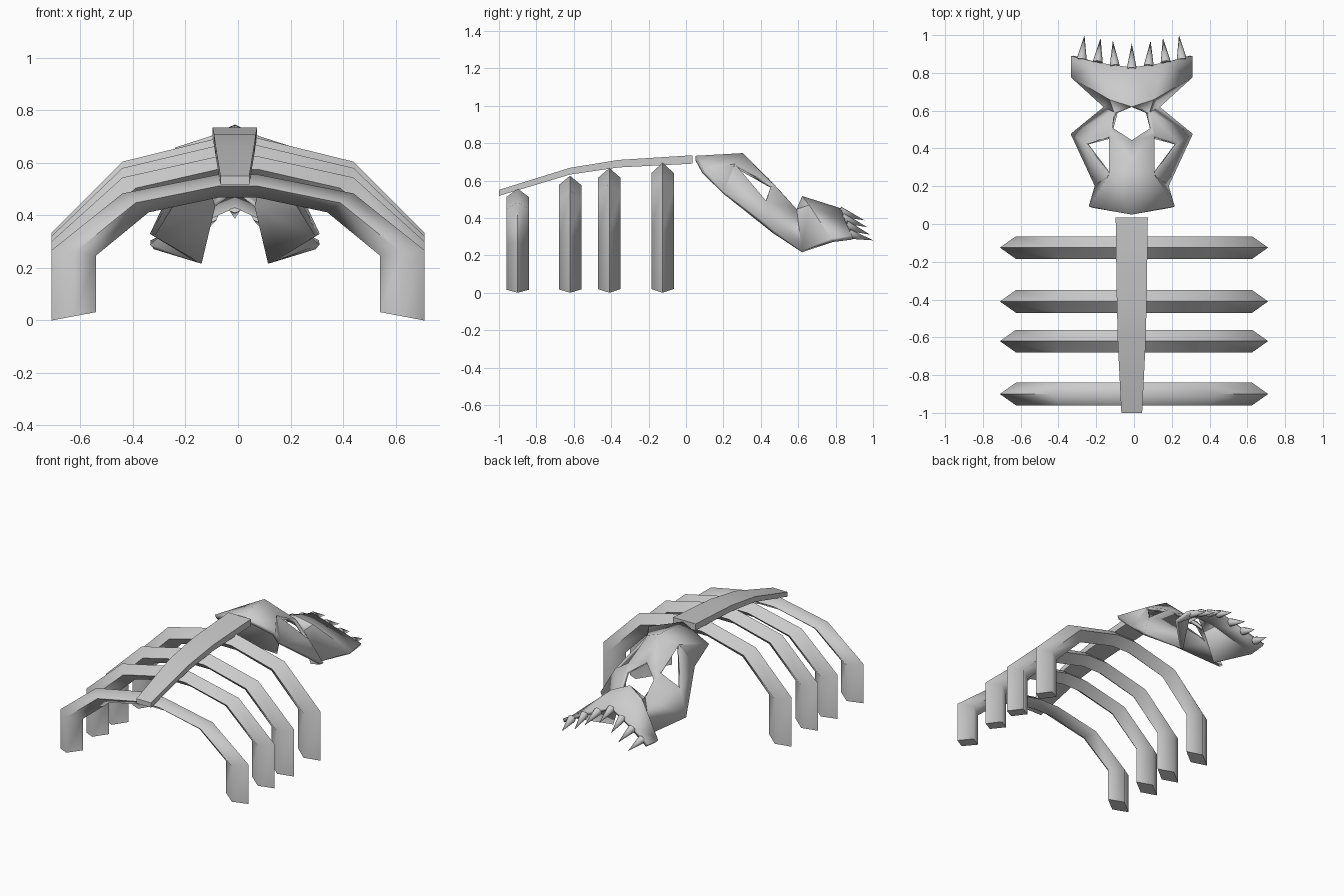
import bpy, bmesh, math
from mathutils import Vector

if "Cube" in bpy.data.objects:
    bpy.data.objects.remove(bpy.data.objects["Cube"])

CX = -0.012  # spine and skull centre line


def make(name, verts, faces, angle=40):
    me = bpy.data.meshes.new(name)
    me.from_pydata(verts, [], faces)
    bm = bmesh.new()
    bm.from_mesh(me)
    bmesh.ops.recalc_face_normals(bm, faces=bm.faces)
    bm.to_mesh(me)
    bm.free()
    ob = bpy.data.objects.new(name, me)
    bpy.context.collection.objects.link(ob)
    bpy.ops.object.select_all(action='DESELECT')
    ob.select_set(True)
    bpy.context.view_layer.objects.active = ob
    bpy.ops.object.shade_smooth_by_angle(angle=math.radians(angle))
    return ob


def loft(name, rings, angle=40):
    n = len(rings[0])
    verts = [v for r in rings for v in r]
    faces = [(i*n + j, i*n + (j+1) % n, (i+1)*n + (j+1) % n, (i+1)*n + j)
             for i in range(len(rings) - 1) for j in range(n)]
    faces += [tuple(range(n)), tuple(range(len(verts) - n, len(verts)))]
    return make(name, verts, faces, angle)


# Ribs: diamond section arches, lower towards the front
OUTER = [(.71, 0), (.71, .335), (.44, .605), (.075, .695)]
INNER = [(.54, .04), (.54, .31), (.34, .515), (.075, .585)]
for k, (y, s) in enumerate([(-.90, .80), (-.62, .90), (-.41, .96), (-.125, 1)]):
    half = []
    for (xo, zo), (xi, zi) in zip(OUTER, INNER):
        xm, zm = (xo + xi)/2, (zo + zi)/2
        half.append([(xo, y, zo*s), (xm, y + .06, zm*s),
                     (xi, y, zi*s), (xm, y - .06, zm*s)])
    other = [[(-x, yy, z) for x, yy, z in r] for r in reversed(half)]
    loft(f"rib_{k + 1}", half + other, 75)

# Spine: flat tapering bar
rings = []
for y, w, lo, hi in [(-1, .055, .518, .55), (-.62, .074, .632, .668),
                     (-.36, .08, .67, .71), (.035, .085, .69, .735)]:
    rings.append([(CX - w, y, lo), (CX + w, y, lo), (CX + w, y, hi), (CX - w, y, hi)])
loft("spine", rings)

# Skull: half shell with eye and nose openings, mirrored
back, wing, temple = (0, .05, .72), (.22, .09, .65), (.185, .2, .535)
crown, cheek, neck = (0, .3, .735), (.315, .47, .325), (.138, .62, .22)
eye_back, eye_low, eye_top = (.112, .26, .68), (.238, .425, .485), (.118, .46, .57)
nose_top, nose_a = (0, .435, .6), (.1, .5, .53)
nose_b, nose_low = (.085, .59, .44), (0, .62, .505)
snout, lip_mid, lip = (.11, .66, .46), (0, .825, .44), (.16, .85, .37)
jaw_front, jaw_back = (.315, .89, .295), (.315, .78, .28)
panels = [
    # forehead and temple
    (back, wing, eye_back), (back, eye_back, crown), (wing, temple, eye_back),
    (temple, eye_low, eye_back), (temple, cheek, eye_low),
    (crown, eye_back, eye_top), (crown, eye_top, nose_top),
    # between eye and nose
    (eye_top, nose_a, nose_top), (eye_low, cheek, nose_b),
    (eye_top, eye_low, nose_b), (eye_top, nose_b, nose_a),
    (cheek, neck, nose_b), (nose_b, neck, snout),
    # snout and jaw
    (nose_low, nose_b, snout), (nose_low, snout, lip_mid), (snout, lip, lip_mid),
    (snout, neck, jaw_back), (snout, jaw_back, lip), (lip, jaw_back, jaw_front),
]
points = sorted({p for f in panels for p in f})
faces = [[points.index(p) for p in f] for f in panels]
skull = make("skull", points, faces, 35)
skull.location.x = CX
mirror = skull.modifiers.new("mirror", 'MIRROR')
mirror.use_clip = True
shell = skull.modifiers.new("thickness", 'SOLIDIFY')
shell.thickness = .024
shell.offset = 0

# Teeth: cones along the lip
TEETH = [((0, .82, .435), (0, .955, .387)), ((.09, .835, .40), (.1, .97, .35)),
         ((.18, .855, .36), (.165, .985, .31)), ((.265, .87, .315), (.25, 1, .28))]
for k, (a, b) in enumerate(TEETH):
    for sx in ([1] if k == 0 else [1, -1]):
        a2, b2 = [Vector((CX + sx*p[0], p[1], p[2])) for p in (a, b)]
        d = b2 - a2
        bpy.ops.mesh.primitive_cone_add(vertices=8, radius1=.027, radius2=0, depth=d.length,
                                        location=(a2 + b2)/2,
                                        rotation=d.to_track_quat('Z', 'Y').to_euler())
        bpy.context.object.name = f"tooth_{k}_{'right' if sx > 0 else 'left'}"
        bpy.ops.object.shade_smooth_by_angle(angle=math.radians(50))
